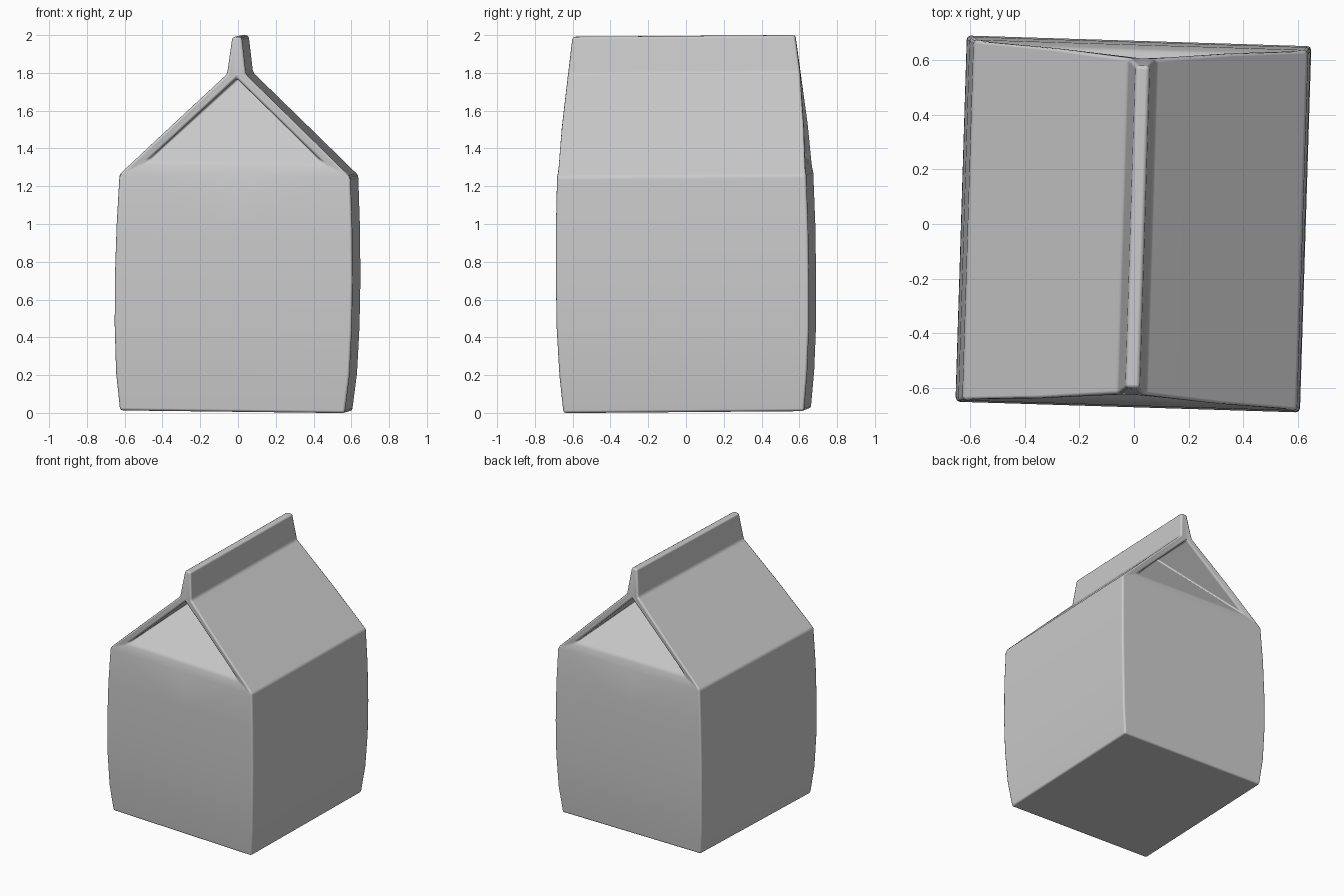
import bpy, bmesh

if "Cube" in bpy.data.objects:
    bpy.data.objects.remove(bpy.data.objects["Cube"])

bm = bmesh.new()


def strip(*pts):
    """Add one face from points."""
    bm.faces.new([bm.verts.new(p) for p in pts])


# Quarter of the carton (x > 0, y < 0); mirrored afterwards.
# Bulging body profile: half width, half depth, height
rings = [(.595, .637, 0), (.618, .656, .2), (.628, .668, .45), (.63, .67, .7),
         (.624, .668, .98), (.612, .66, 1.25)]
for (a, b, z), (c, d, w) in zip(rings, rings[1:]):
    strip((0, -b, z), (a, -b, z), (c, -d, w), (0, -d, w))   # front wall
    strip((a, -b, z), (a, 0, z), (c, 0, w), (c, -d, w))     # side wall
a, b, z = rings[0]
strip((0, 0, 0), (a, 0, 0), (a, -b, 0), (0, -b, 0))         # base

# Gable roof and top fin profile
eave = (.612, -.66, 1.25)
mid = (.33, -.643, 1.52)
neck = (.05, -.615, 1.787)
tip = (.025, -.59, 1.985)
roof = [eave, mid, neck, tip, (0, -.59, 1.985)]
for p, q in zip(roof, roof[1:]):
    strip(p, (p[0], 0, p[2]), (q[0], 0, q[2]), q)

# Fin end, roof rim, and folded-in gable panel
apex = (0, -.617, 1.765)
foot = (.475, -.642, 1.315)
deep = (0, -.27, 1.765)
strip(apex, neck, tip, roof[-1])
strip(eave, mid, neck, apex, foot)
strip((0, -.66, 1.25), eave, foot, (0, -.642, 1.315))
strip((0, -.642, 1.315), foot, deep)
strip(foot, apex, deep)

bmesh.ops.remove_doubles(bm, verts=bm.verts, dist=.0005)
bmesh.ops.recalc_face_normals(bm, faces=bm.faces)
# Orient outwards: the base must face down
bm.faces.ensure_lookup_table()
base = min(bm.faces, key=lambda f: f.calc_center_median().z)
if base.normal.z > 0:
    bmesh.ops.reverse_faces(bm, faces=bm.faces)
for f in bm.faces:
    f.smooth = True

mesh = bpy.data.meshes.new("carton")
bm.to_mesh(mesh)
bm.free()
carton = bpy.data.objects.new("carton", mesh)
bpy.context.collection.objects.link(carton)

# Mirror both ways, then round the folds
m = carton.modifiers.new("mirror", 'MIRROR')
m.use_axis = (True, True, False)
m.merge_threshold = .001
v = carton.modifiers.new("folds", 'BEVEL')
v.width = .014
v.segments = 2
v.limit_method = 'ANGLE'
v.angle_limit = .35
v.harden_normals = True

# The carton stands slightly turned and tilted
carton.rotation_euler = (.008, .012, -.031)
carton.location = (-.01, .006, .011)
